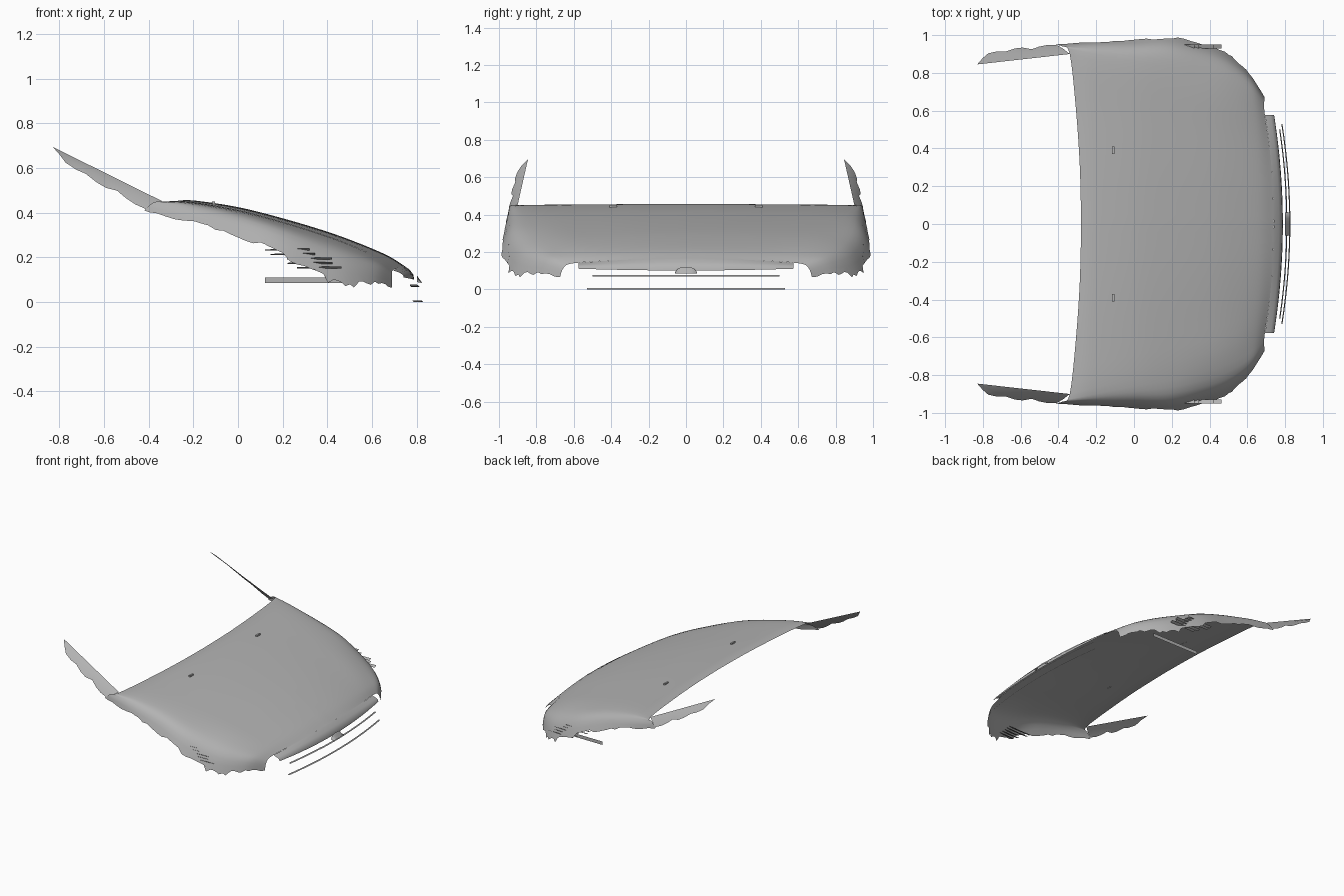
import bpy
import random
from mathutils import Vector

random.seed(4)

cube = bpy.data.objects.get("Cube")
if cube:
    bpy.data.objects.remove(cube, do_unlink=True)


def make_material(name, colour):
    material = bpy.data.materials.new(name)
    material.diffuse_color = colour
    material.use_nodes = True
    for node in material.node_tree.nodes:
        if node.type == 'BSDF_PRINCIPLED':
            node.inputs["Base Color"].default_value = colour
            node.inputs["Roughness"].default_value = 0.6
    return material


GREY = make_material("panel grey", (0.45, 0.45, 0.45, 1))


def spline(points, steps):
    """Smooth curve passing through every point."""
    result = []
    last = len(points) - 1
    for i in range(last):
        a, b = points[max(i - 1, 0)], points[i]
        c, d = points[i + 1], points[min(i + 2, last)]
        for k in range(steps):
            t = k / steps
            result.append(b + (c - a) * (t / 2)
                          + (a * 2 - b * 5 + c * 4 - d) * (t * t / 2)
                          + (b * 3 - a - c * 3 + d) * (t ** 3 / 2))
    result.append(points[last])
    return result


def sheet(name, rows, mirrored=False, smooth=True):
    """Open surface through a grid of points, given as rows."""
    width = len(rows[0])
    verts = [p for row in rows for p in row]
    faces = []
    for r in range(len(rows) - 1):
        for c in range(width - 1):
            a = r * width + c
            faces.append((a, a + width, a + width + 1, a + 1))
    mesh = bpy.data.meshes.new(name)
    mesh.from_pydata(verts, [], faces)
    mesh.materials.append(GREY)
    for poly in mesh.polygons:
        poly.use_smooth = smooth
    obj = bpy.data.objects.new(name, mesh)
    bpy.context.collection.objects.link(obj)
    if mirrored:
        mod = obj.modifiers.new("Mirror", 'MIRROR')
        mod.use_axis = (False, True, False)
        mod.merge_threshold = 0.0005
    return obj


# Stations from windscreen to nose: centre (x, z), shoulder (x, y, z), lower edge (x, y, z)
STATIONS = [
    ((-.28, .452), (-.34, .9, .45), (-.42, .95, .41)),
    ((-.2, .455), (-.22, .87, .445), (-.2, .965, .35)),
    ((0, .425), (0, .82, .405), (0, .975, .29)),
    ((.2, .375), (.2, .78, .35), (.2, .99, .2)),
    ((.4, .315), (.4, .73, .285), (.38, .955, .1)),
    ((.55, .26), (.54, .68, .23), (.5, .9, .07)),
    ((.67, .208), (.64, .63, .18), (.61, .8, .075)),
    ((.74, .165), (.69, .6, .14), (.69, .675, .06)),
]


def section(centre, shoulder, edge):
    s, e = Vector(shoulder), Vector(edge)
    c = Vector((centre[0], 0, centre[1]))
    crown = []
    for f in (0, .33, .67):
        p = c.lerp(s, f * f)
        p.y = s.y * f
        crown.append(p)
    bulge = Vector((0, 1, 1)) * (e - s).length * .15
    return spline(crown + [s, s.lerp(e, .5) + bulge, e], 4)


# Hood and fender skin, with a torn lower edge
columns = list(zip(*[section(*station) for station in STATIONS]))
columns = [spline(list(column), 6) for column in columns]
for i, p in enumerate(columns[-1]):
    p += (columns[-2][i] - p) * random.uniform(-.3, 1.2)
    p.y = min(p.y, 1)
sheet("hood_skin", [list(row) for row in zip(*columns)], mirrored=True)

# Rolled lip across the nose
lip = []
for i in range(13):
    f = i / 12 * .96
    base = Vector((.74 - .05 * f * f, .6 * f, .165 - .025 * f * f))
    fall = 1 - .55 * f * f
    profile = [base,
               base + Vector((.028, 0, -.02 * fall)),
               base + Vector((.045, 0, -.042 * fall)),
               base + Vector((.048, 0, -.064 * fall))]
    lip.append(profile[::-1])
sheet("hood_lip", lip, mirrored=True)

# Windscreen pillars, tapering to a ragged tip
inner = (Vector((-.34, .9, .452)), Vector((-.83, .845, .695)))
outer = (Vector((-.42, .955, .41)), Vector((-.76, .915, .61)))
pillar = []
for i in range(9):
    t = i / 8
    a = inner[0].lerp(inner[1], t)
    b = outer[0].lerp(outer[1], t)
    b = b.lerp(a, random.uniform(0, .3))
    pillar.append([b, a.lerp(b, .5) + Vector((0, .004, .004)), a])
sheet("windscreen_pillar", pillar, mirrored=True)


# Thin bumper seams following the nose curve
def seam(name, start, end, front, low, height):
    rows = []
    for i in range(15):
        y = start + (end - start) * i / 14
        x = front - .15 * y * y
        rows.append([Vector((x, y, low)), Vector((x - .006, y, low + height))])
    sheet(name, rows)


seam("bumper_lower_seam", -.53, .53, .828, 0, .008)
seam("bumper_upper_seam_right", -.5, -.18, .812, .07, .008)
seam("bumper_upper_seam_left", -.2, .5, .812, .068, .008)

# Small plain half-round cap at the middle of the nose
cap = []
for i in range(9):
    y = -.06 + .015 * i
    top = .09 + .03 * max(0, 1 - (y / .06) ** 2) ** .5
    cap.append([Vector((.825, y, .085)), Vector((.8, y, top))])
sheet("nose_cap", cap)

# Loose lower strip on the far side
sheet("side_strip", [[Vector((x, .8, .085)), Vector((x, .8, .11))]
                     for x in (.12, .3, .5)], smooth=False)

# Splinters behind the torn fender edge
for i in range(5):
    z = .15 + .02 * i
    x = .24 - .035 * i + random.uniform(0, .05)
    sheet("fender_splinter", [[Vector((x, .93, z)), Vector((x, .95, z + .006))],
                              [Vector((x + .2, .93, z)), Vector((x + .2, .95, z + .01))]],
          mirrored=True, smooth=False)

# Washer nozzles
for side in (-1, 1):
    bpy.ops.mesh.primitive_cube_add(size=1, location=(-.11, side * .39, .444))
    nozzle = bpy.context.object
    nozzle.name = "washer_nozzle"
    nozzle.scale = (.012, .04, .012)
    nozzle.data.materials.append(GREY)
